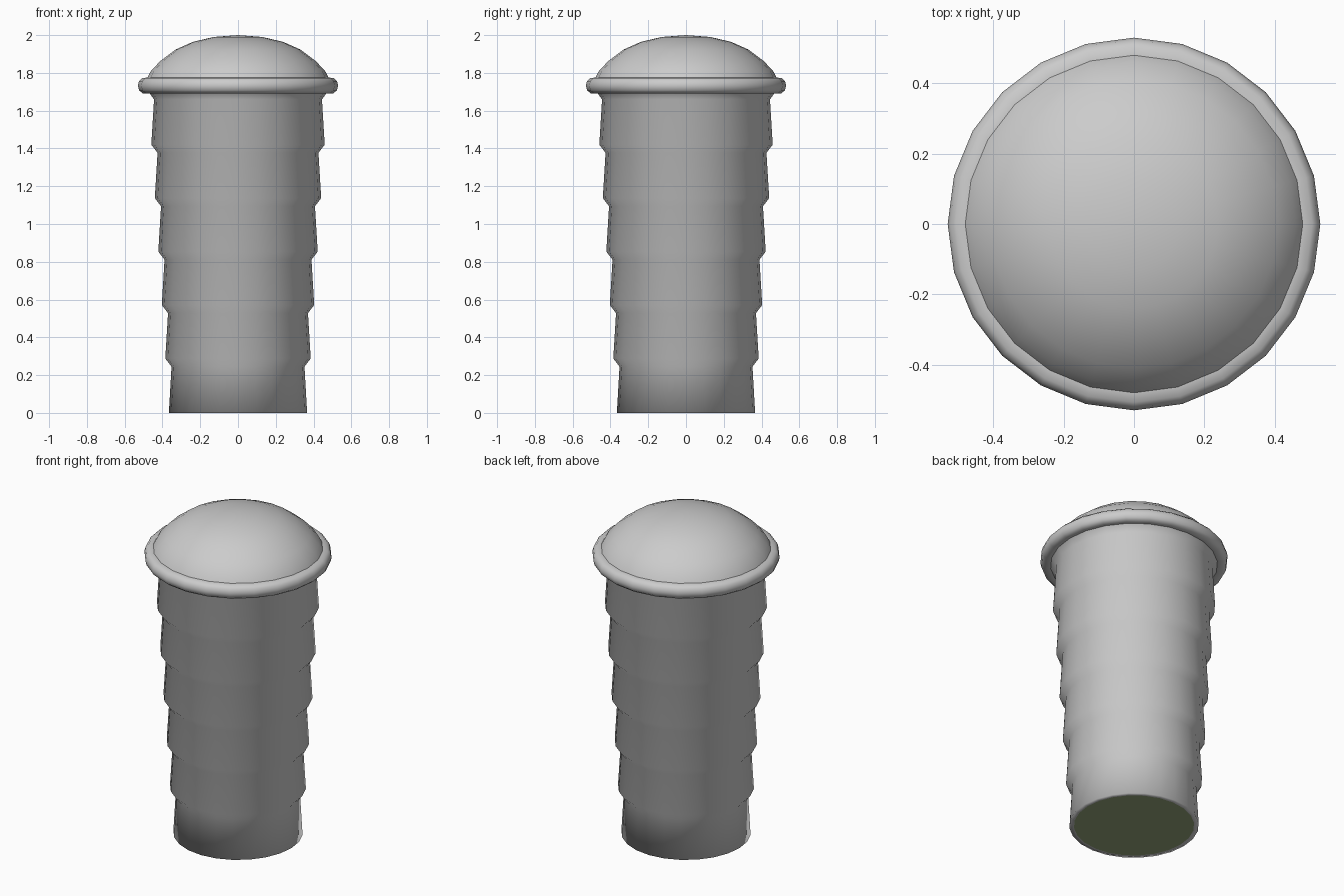
import bpy, bmesh, math

if "Cube" in bpy.data.objects:
    bpy.data.objects.remove(bpy.data.objects["Cube"])

SIDES = 24


def lathe(name, profile, material=None):
    """Revolve (radius, z) points, listed bottom to top along the outside, around z."""
    bm = bmesh.new()
    rings = []
    for r, z in profile:
        if r == 0:
            rings.append([bm.verts.new((0, 0, z))] * SIDES)
        else:
            rings.append([bm.verts.new((r * math.cos(math.tau * i / SIDES),
                                        r * math.sin(math.tau * i / SIDES), z))
                          for i in range(SIDES)])
    for a, b in zip(rings, rings[1:]):
        for i in range(SIDES):
            j = (i + 1) % SIDES
            corners = list(dict.fromkeys([a[i], a[j], b[j], b[i]]))
            bm.faces.new(corners).smooth = True
    mesh = bpy.data.meshes.new(name)
    bm.to_mesh(mesh)
    bm.free()
    obj = bpy.data.objects.new(name, mesh)
    bpy.context.collection.objects.link(obj)
    if material:
        mesh.materials.append(material)
    return obj


# Stepped body: six nested tiers, each narrowing upward then flaring to the next
body = [(0.34, 0.0), (0.366, 0.0)]
for k in range(6):
    z = 0.283 * k
    neck = 0.352 + 0.0185 * k
    body.append((neck, z + 0.245))
    if k < 5:
        body.append((neck + 0.033, z + 0.288))
body.append((0.472, 1.697))
lathe("stepped_body", body)

# Rounded rim around the top
lathe("rim", [(0.472, 1.697), (0.505, 1.692), (0.524, 1.708), (0.53, 1.733),
              (0.524, 1.757), (0.507, 1.773), (0.48, 1.775)])

# Domed lid
lathe("domed_lid", [(0.48, 1.775), (0.46, 1.812), (0.41, 1.864), (0.33, 1.924),
                    (0.24, 1.964), (0.13, 1.99), (0, 2.0)])

# Green base disc
green = bpy.data.materials.new("base_green")
green.diffuse_color = (0.30, 0.38, 0.20, 1)
green.use_nodes = True
green.node_tree.nodes["Principled BSDF"].inputs["Base Color"].default_value = green.diffuse_color
lathe("base_disc", [(0, 0.0), (0.34, 0.0)], green)
